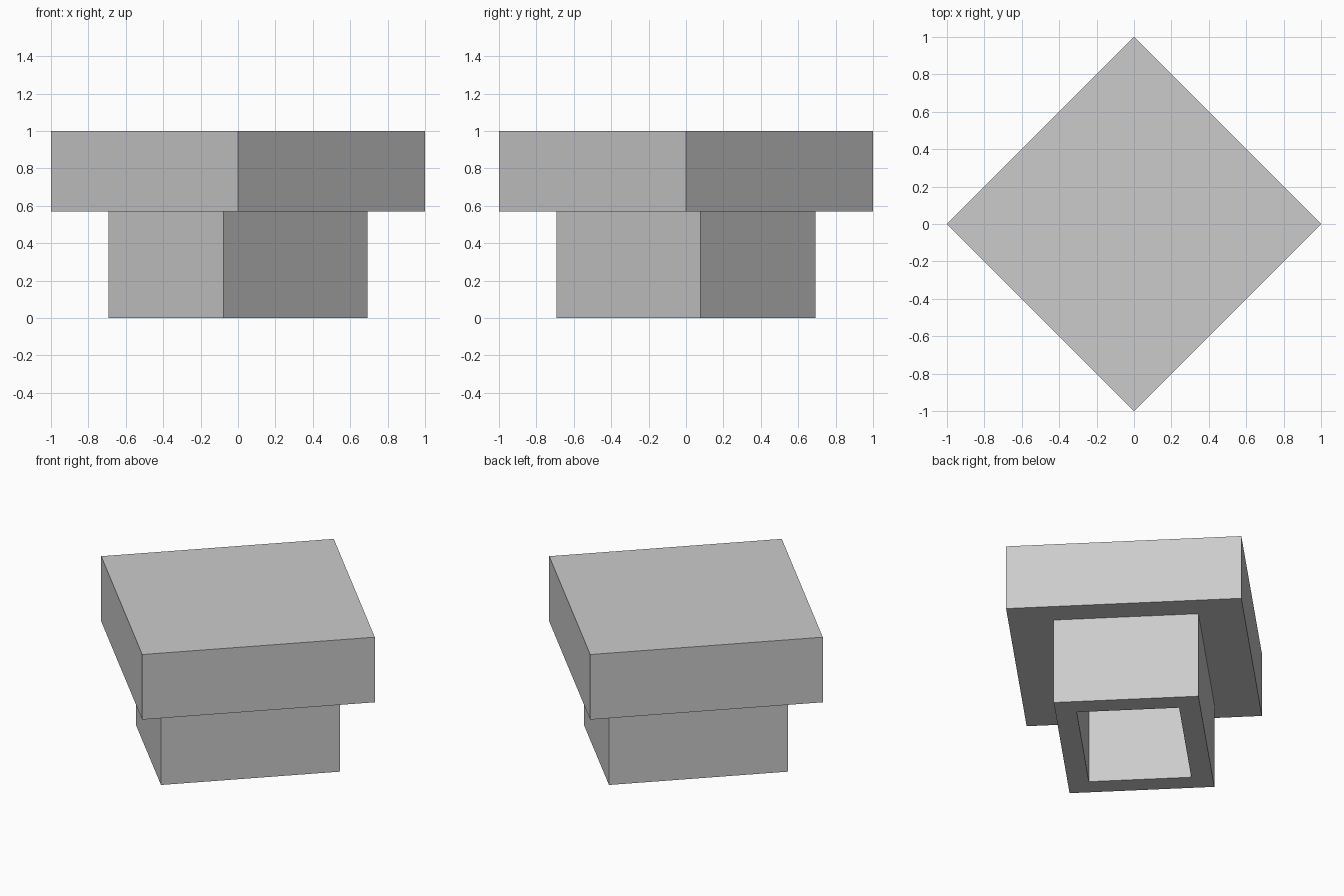
import bpy
import bmesh
from math import pi, sqrt
from mathutils import Matrix

default = bpy.data.objects.get("Cube")
if default:
    bpy.data.objects.remove(default, do_unlink=True)

CAP_BOTTOM, TOP = 0.57, 1.0
CAP_SIDE = sqrt(2)                    # diagonal of the square cap is 2
BASE_LENGTH, BASE_WIDTH = 1.09, 0.87
WALL = 0.18

grey = bpy.data.materials.new("plain_grey")
grey.use_nodes = True
colour = (0.6, 0.6, 0.6, 1)
grey.diffuse_color = colour
grey.node_tree.nodes["Principled BSDF"].inputs["Base Color"].default_value = colour


def box_part(name, length, width, bottom, top, wall=None):
    """Box turned an eighth of a turn; a wall thickness opens it vertically."""
    bm = bmesh.new()
    bmesh.ops.create_cube(bm, size=1)
    bmesh.ops.scale(bm, vec=(length, width, top - bottom), verts=bm.verts)
    bmesh.ops.translate(bm, vec=(0, 0, (bottom + top) / 2), verts=bm.verts)
    if wall:
        ends = [f for f in bm.faces if abs(f.normal.z) > 0.9]
        bmesh.ops.inset_individual(bm, faces=ends, thickness=wall)
        rims = [e for f in ends for e in f.edges]
        bmesh.ops.delete(bm, geom=ends, context="FACES_ONLY")
        bmesh.ops.bridge_loops(bm, edges=rims)
    bmesh.ops.rotate(bm, cent=(0, 0, 0), matrix=Matrix.Rotation(pi / 4, 3, "Z"),
                     verts=bm.verts)
    bmesh.ops.recalc_face_normals(bm, faces=bm.faces)
    mesh = bpy.data.meshes.new(name)
    bm.to_mesh(mesh)
    bm.free()
    mesh.materials.append(grey)
    part = bpy.data.objects.new(name, mesh)
    bpy.context.collection.objects.link(part)
    return part


# Solid square cap
box_part("cap", CAP_SIDE, CAP_SIDE, CAP_BOTTOM, TOP)

# Hollow rectangular base, closed above by the cap
box_part("hollow_base", BASE_LENGTH, BASE_WIDTH, 0, CAP_BOTTOM, WALL)
